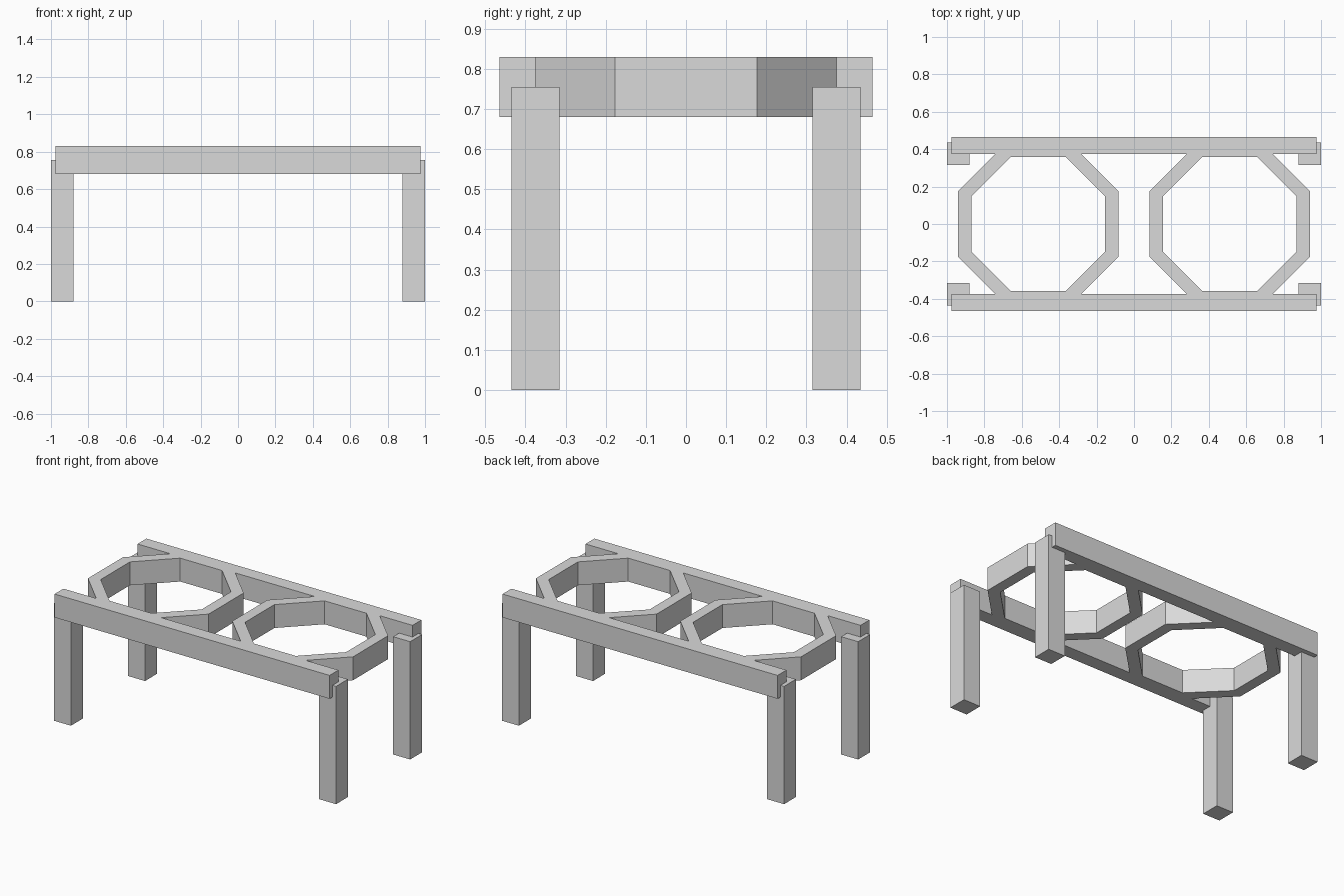
import bpy
import bmesh
import math

cube = bpy.data.objects.get("Cube")
if cube:
    bpy.data.objects.remove(cube, do_unlink=True)

grey = bpy.data.materials.new("light_grey")
grey.use_nodes = True
colour = (0.7, 0.7, 0.7, 1)
grey.diffuse_color = colour
grey.node_tree.nodes["Principled BSDF"].inputs["Base Color"].default_value = colour


def add_object(name, bm):
    bmesh.ops.recalc_face_normals(bm, faces=bm.faces)
    mesh = bpy.data.meshes.new(name)
    bm.to_mesh(mesh)
    bm.free()
    mesh.materials.append(grey)
    obj = bpy.data.objects.new(name, mesh)
    bpy.context.scene.collection.objects.link(obj)
    return obj


def box(name, low, high):
    bm = bmesh.new()
    bmesh.ops.create_cube(bm, size=1)
    for v in bm.verts:
        v.co = [(a + b) / 2 + c * (b - a) for a, b, c in zip(low, high, v.co)]
    return add_object(name, bm)


def octagon_ring(name, cx, outer, inner, bottom, top):
    """Octagonal frame; outer and inner are distances to the flat sides."""
    bm = bmesh.new()
    loops = []
    for apothem, z in ((outer, bottom), (outer, top), (inner, top), (inner, bottom)):
        r = apothem / math.cos(math.pi / 8)
        angles = [(i + 0.5) * math.pi / 4 for i in range(8)]
        loops.append([bm.verts.new((cx + r * math.cos(a), r * math.sin(a), z))
                      for a in angles])
    for k in range(4):
        a, b = loops[k], loops[(k + 1) % 4]
        for i in range(8):
            j = (i + 1) % 8
            bm.faces.new((a[i], a[j], b[j], b[i]))
    return add_object(name, bm)


# Long rails and octagonal rings share the same height
BOTTOM, TOP = 0.68, 0.83
frame = box("top_frame", (-0.975, -0.465, BOTTOM), (0.975, -0.375, TOP))
parts = [box("back_rail", (-0.975, 0.375, BOTTOM), (0.975, 0.465, TOP))]
for side, cx in (("right", -0.512), ("left", 0.512)):
    parts.append(octagon_ring(side + "_ring", cx, 0.428, 0.358, BOTTOM, TOP))

# Fuse rails and rings into one frame
for part in parts:
    mod = frame.modifiers.new("join_" + part.name, 'BOOLEAN')
    mod.operation = 'UNION'
    mod.solver = 'EXACT'
    mod.object = part
    part.hide_render = True
bpy.context.view_layer.update()
depsgraph = bpy.context.evaluated_depsgraph_get()
fused = bpy.data.meshes.new_from_object(frame.evaluated_get(depsgraph))
frame.modifiers.clear()
frame.data = fused
for part in parts:
    bpy.data.objects.remove(part, do_unlink=True)

# Square legs lapped against the inside of the rails
for side, x in (("right", -0.94), ("left", 0.94)):
    for end, y in (("front", -0.375), ("back", 0.375)):
        box(f"{end}_{side}_leg", (x - 0.06, y - 0.06, 0), (x + 0.06, y + 0.06, 0.755))
